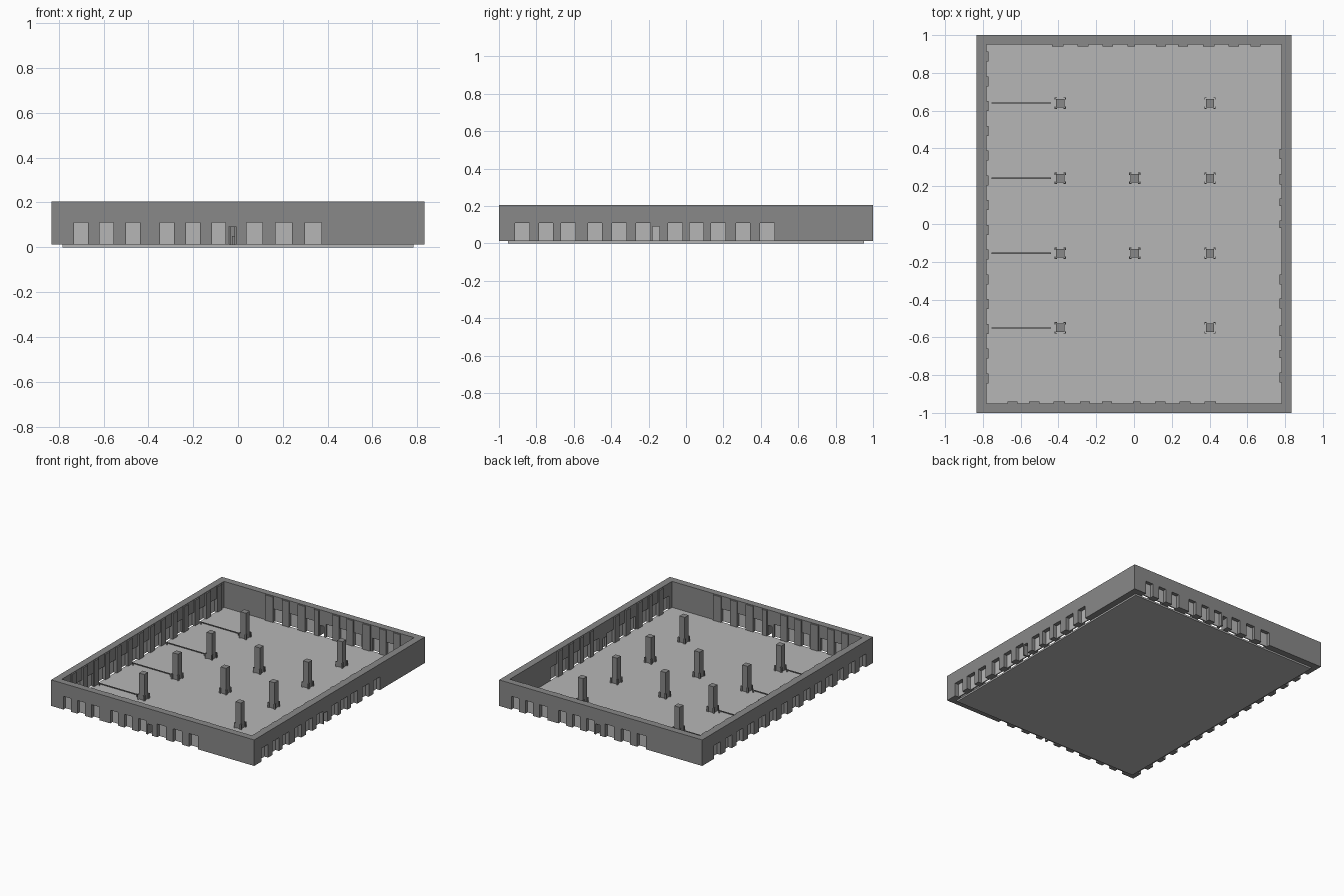
import bpy, bmesh
from mathutils import Vector

cube = bpy.data.objects.get("Cube")
if cube:
    bpy.data.objects.remove(cube)


def material(name, v):
    m = bpy.data.materials.new(name)
    m.use_nodes = True
    m.diffuse_color = (v, v, v, 1)
    m.node_tree.nodes["Principled BSDF"].inputs["Base Color"].default_value = (v, v, v, 1)
    return m


DARK = material("dark grey", 0.25)
LIGHT = material("light grey", 0.47)


def finish(bm, name, mat):
    bmesh.ops.recalc_face_normals(bm, faces=bm.faces)
    me = bpy.data.meshes.new(name)
    bm.to_mesh(me)
    bm.free()
    me.materials.append(mat)
    ob = bpy.data.objects.new(name, me)
    bpy.context.collection.objects.link(ob)
    return ob


def add_box(bm, lo, hi):
    lo, hi = Vector(lo), Vector(hi)
    verts = bmesh.ops.create_cube(bm, size=1)["verts"]
    for v in verts:
        v.co = Vector([(lo[i] + hi[i]) / 2 + v.co[i] * (hi[i] - lo[i]) for i in range(3)])
    return verts


FLOOR, TOP, HEAD = 0.012, 0.205, 0.11
Z = Vector((0, 0, 1))


def build_wall(name, along, outward, inner, half, thick, bays, doors, pilasters):
    """Wall with bottom notches, recessed bay panels and inner pilasters."""
    A, N = Vector(along), Vector(outward)

    def place(u, d, z):
        return A * u + N * (inner + d) + Z * z

    # crenellated wall silhouette, extruded through the thickness
    notches = sorted([(a, b, HEAD) for a, b in bays] + [(a, b, 0.09) for a, b, _ in doors])
    outline = [(-half, TOP), (-half, FLOOR)]
    for a, b, h in notches:
        outline += [(a, FLOOR), (a, h), (b, h), (b, FLOOR)]
    outline += [(half, FLOOR), (half, TOP)]
    bm = bmesh.new()
    face = bm.faces.new([bm.verts.new(place(u, 0, z)) for u, z in outline])
    ext = bmesh.ops.extrude_face_region(bm, geom=[face], use_keep_orig=True)
    moved = [g for g in ext["geom"] if isinstance(g, bmesh.types.BMVert)]
    bmesh.ops.translate(bm, verts=moved, vec=N * thick)
    finish(bm, name + "_wall", DARK)

    def local_boxes(part, mat, boxes):
        bm = bmesh.new()
        for lo, hi in boxes:
            for v in add_box(bm, lo, hi):
                v.co = place(*v.co)
        finish(bm, name + "_" + part, mat)

    # light panels closing the bays
    closed = [(a, b, HEAD) for a, b in bays] + [(a, b, 0.09) for a, b, shut in doors if shut]
    local_boxes("bay_panels", LIGHT,
                [((a, 0.016, FLOOR), (b, 0.024, h)) for a, b, h in closed])
    # shallow pilasters on the inside
    local_boxes("pilasters", DARK,
                [((a, -0.01, FLOOR), (b, 0, TOP - 0.004)) for a, b in pilasters])


# floor slab
bm = bmesh.new()
add_box(bm, (-0.784, -0.952, 0), (0.784, 0.952, FLOOR))
finish(bm, "floor", LIGHT)

# front and back walls share one layout turned half a circle
end_bays = [(s, s + 0.062) for s in (-0.732, -0.617, -0.5, -0.348, -0.232, -0.117)]
end_bays += [(s, s + 0.073) for s in (0.037, 0.168, 0.299)]
end_pilasters = [(-0.67, -0.617), (-0.555, -0.5), (-0.425, -0.365), (-0.286, -0.232),
                 (-0.17, -0.117), (-0.004, 0.035), (0.11, 0.168), (0.241, 0.299), (0.372, 0.435)]
for name, s in (("front", 1), ("back", -1)):
    build_wall(name, (s, 0, 0), (0, -s, 0), 0.95, 0.833, 0.05,
               end_bays, [(-0.042, -0.006, False)], end_pilasters)

# right-hand side in plan: eleven bays, one closed door, blank stretch at the rear
side_bays = [(s, s + 0.076) for s in (-0.914, -0.786, -0.668, -0.524, -0.395, -0.267,
                                      -0.096, 0.018, 0.134, 0.267, 0.396)]
side_pilasters = [(b[1], min(b[1] + 0.055, n[0])) for b, n in zip(side_bays, side_bays[1:])
                  if abs(b[1] + 0.191) > 0.01]
build_wall("left", (0, 1, 0), (1, 0, 0), 0.78, 0.95, 0.053,
           side_bays, [(-0.18, -0.142, True)], side_pilasters)

# opposite side: evenly spaced bays along the full length
pitch = 0.1311
long_bays = [(-0.92 + i * pitch, -0.92 + i * pitch + 0.075) for i in range(14)]
long_pilasters = [(b + 0.001, b + 0.054) for _, b in long_bays]
build_wall("right", (0, 1, 0), (-1, 0, 0), 0.78, 0.95, 0.053, long_bays, [], long_pilasters)

# columns with corner guards at the foot
ROWS = (0.64, 0.242, -0.155, -0.55)
spots = [(x, y) for y in ROWS for x in (-0.39, 0.402)] + [(0.004, y) for y in ROWS[1:3]]
columns, guards = bmesh.new(), bmesh.new()
for x, y in spots:
    add_box(columns, (x - 0.022, y - 0.022, FLOOR), (x + 0.022, y + 0.022, TOP))
    for sx in (-1, 1):
        for sy in (-1, 1):
            for ax, ay in ((0.012, 0.004), (0.004, 0.012)):
                xs = sorted((x + sx * 0.03, x + sx * (0.03 - ax)))
                ys = sorted((y + sy * 0.03, y + sy * (0.03 - ay)))
                add_box(guards, (xs[0], ys[0], FLOOR), (xs[1], ys[1], 0.05))
finish(columns, "columns", DARK)
finish(guards, "column_guards", DARK)

# low rails running from the wall towards the columns
rails = bmesh.new()
for y in ROWS:
    add_box(rails, (-0.755, y - 0.003, 0.026), (-0.44, y + 0.003, 0.032))
    for x in (-0.755, -0.446):
        add_box(rails, (x, y - 0.003, FLOOR), (x + 0.006, y + 0.003, 0.026))
finish(rails, "low_rails", DARK)
